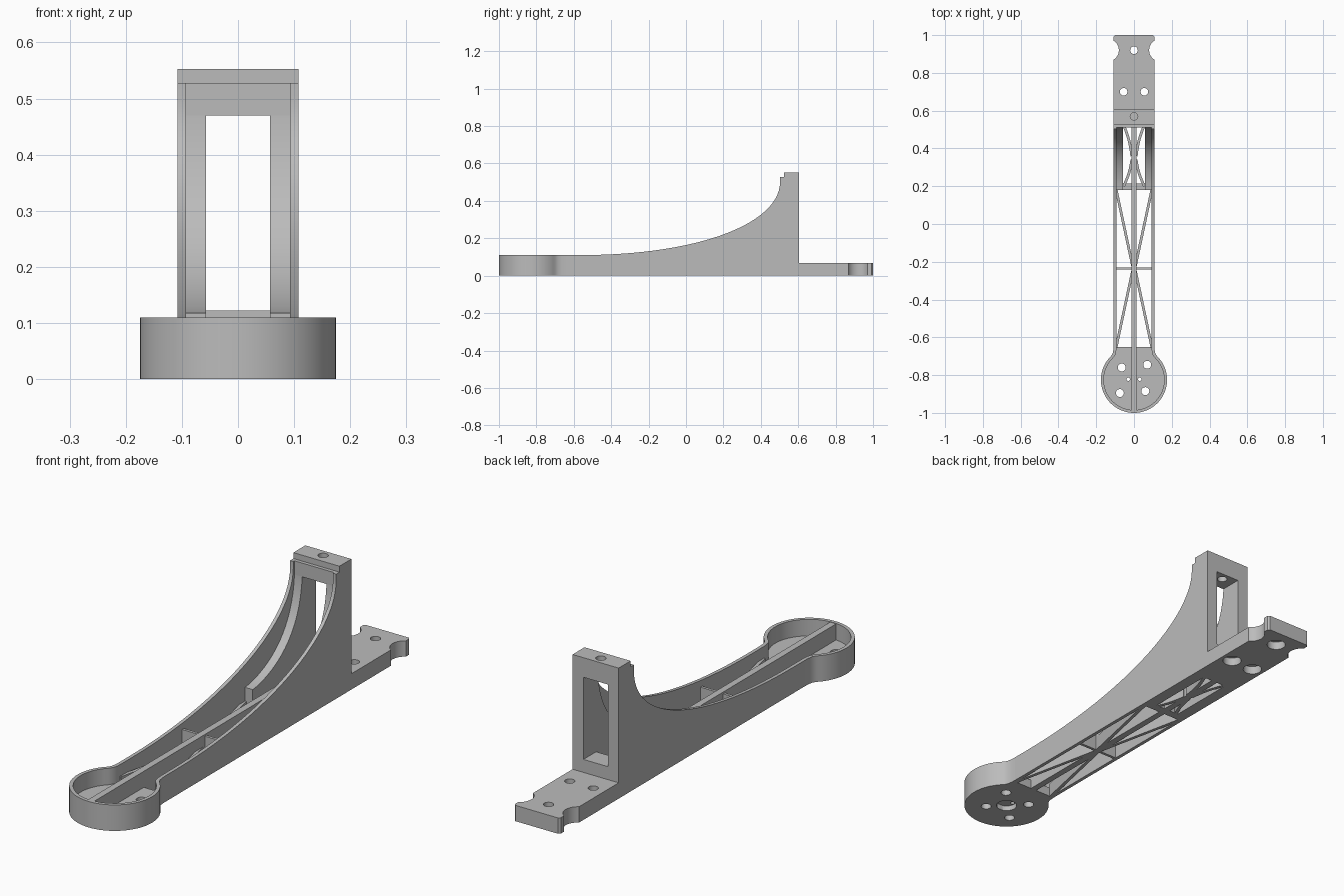
import bpy, bmesh
from math import sin, cos, radians, pi
from mathutils import Vector
from mathutils.geometry import interpolate_bezier

if "Cube" in bpy.data.objects:
    bpy.data.objects.remove(bpy.data.objects["Cube"], do_unlink=True)

GREY = (0.5, 0.5, 0.5, 1)
mat = bpy.data.materials.new("plain_grey")
mat.use_nodes = True
mat.diffuse_color = GREY
mat.node_tree.nodes["Principled BSDF"].inputs["Base Color"].default_value = GREY

HALF, WALL, BACK = 0.108, 0.015, 0.605
INNER = HALF - WALL
HUB_Y, HUB_R = -0.825, 0.175
parts = []


def prism(name, pts, lo, hi, axis="z"):
    """Extrude a closed outline: (x, y) along z, or (y, z) along x."""
    def place(p, d):
        return (p[0], p[1], d) if axis == "z" else (d, p[0], p[1])
    bm = bmesh.new()
    rings = [[bm.verts.new(place(p, d)) for p in pts] for d in (lo, hi)]
    bm.faces.new(rings[0])
    bm.faces.new(rings[1])
    n = len(pts)
    for i in range(n):
        j = (i + 1) % n
        bm.faces.new((rings[0][i], rings[0][j], rings[1][j], rings[1][i]))
    bmesh.ops.recalc_face_normals(bm, faces=bm.faces)
    me = bpy.data.meshes.new(name)
    bm.to_mesh(me)
    bm.free()
    me.materials.append(mat)
    ob = bpy.data.objects.new(name, me)
    bpy.context.collection.objects.link(ob)
    parts.append(ob)
    return ob


def box(name, x0, x1, y0, y1, z0, z1):
    return prism(name, [(x0, y0), (x1, y0), (x1, y1), (x0, y1)], z0, z1)


def arc(cx, cy, r, a0, a1, n):
    angles = [radians(a0 + (a1 - a0) * i / n) for i in range(n + 1)]
    return [(cx + r * cos(a), cy + r * sin(a)) for a in angles]


def drill(ob, holes):
    """Cut round holes (x, y, radius, bottom, top) out of a part."""
    for x, y, r, lo, hi in holes:
        cutter = prism("cutter", arc(x, y, r, 0, 360, 32)[:-1], lo, hi)
        cutter.hide_render = True
        parts.remove(cutter)
        mod = ob.modifiers.new("hole", "BOOLEAN")
        mod.operation, mod.solver, mod.object = "DIFFERENCE", "EXACT", cutter
        bpy.context.view_layer.update()
        dg = bpy.context.evaluated_depsgraph_get()
        me = bpy.data.meshes.new_from_object(ob.evaluated_get(dg))
        ob.modifiers.clear()
        ob.data = me
        bpy.data.objects.remove(cutter, do_unlink=True)


def bezier(a, b, c, d, n=28):
    pts = interpolate_bezier(*[Vector((*p, 0)) for p in (a, b, c, d)], n)
    return [(p.x, p.y) for p in pts]


def strut(name, a, b, width, height, bend=0.0):
    """Thin upright web between two floor points, optionally bowed in x."""
    a, b = Vector(a), Vector(b)
    d = (b - a).normalized()
    side = Vector((-d.y, d.x)) * width / 2
    line = [a.lerp(b, i / 8) + Vector((bend * sin(pi * i / 8), 0)) for i in range(9)]
    prism(name, [p + side for p in line] + [p - side for p in reversed(line)], 0, height)


# Round motor mount: open rim blending into the side walls
neck_out = [(HALF, -0.64), (0.109, -0.665), (0.113, -0.685)]
neck_in = [(INNER, -0.64), (0.094, -0.67), (0.099, -0.692)]


def loop(neck, r):
    mirrored = [(-x, y) for x, y in reversed(neck)]
    return neck + arc(0, HUB_Y, r, 46, -226, 56) + mirrored


prism("mount_rim", loop(neck_out, HUB_R) + loop(neck_in, HUB_R - WALL)[::-1], 0, 0.11)
floor_edge = [(0.1, -0.65), (0.1, -0.68)]
floor = prism("mount_floor", loop(floor_edge, HUB_R - 0.007), 0, 0.04)
screws = [(-0.065, -0.76), (0.07, -0.745), (-0.075, -0.895), (0.06, -0.885)]
drill(floor, [(x, y, 0.021, -0.1, 0.1) for x, y in screws]
      + [(s * 0.03, HUB_Y + 0.003, 0.009, -0.1, 0.1) for s in (-1, 1)]
      + [(0, HUB_Y, 0.042, -0.1, 0.022)])

# Side walls sweeping up to the tower, and thick inner cheeks
sweep = bezier((0.503, 0.5), (0.5, 0.28), (0.07, 0.11), (-0.57, 0.11))
wall_outline = [(-0.645, 0), (BACK, 0), (BACK, 0.528), (0.503, 0.528)] + sweep + [(-0.645, 0.11)]
inner_sweep = bezier((0.512, 0.5), (0.51, 0.31), (0.42, 0.17), (0.215, 0.122), 20)
cheek_outline = [(0.18, 0), (BACK, 0), (BACK, 0.5)] + inner_sweep + [(0.18, 0.118)]
for s, side in ((1, "left"), (-1, "right")):
    prism(side + "_wall", wall_outline, s * INNER, s * HALF, "x")
    prism(side + "_cheek", cheek_outline, s * 0.057, s * (INNER + 0.002), "x")

# Tower: sill, roof and cap with a screw hole
box("tower_sill", -HALF, HALF, 0.52, BACK, 0, 0.122)
roof = box("tower_roof", -INNER - 0.002, INNER + 0.002, 0.51, BACK, 0.47, 0.528)
cap = box("tower_cap", -HALF, HALF, 0.525, BACK, 0.526, 0.553)
for ob in (roof, cap):
    drill(ob, [(0, 0.57, 0.02, 0.4, 0.6)])

# Mounting tongue with counterbored holes and side notches
tongue = prism("mounting_tongue", [(-HALF, 0.6), (HALF, 0.6), (HALF, 0.992), (0.1, 1),
                                   (-0.1, 1), (-HALF, 0.992)], 0, 0.067)
bolts = [(0, 0.92), (0.055, 0.7), (-0.055, 0.7)]
drill(tongue, [(x, y, 0.02, -0.1, 0.2) for x, y in bolts]
      + [(x, y, 0.038, -0.1, 0.035) for x, y in bolts]
      + [(s * 0.139, 0.92, 0.059, -0.1, 0.2) for s in (-1, 1)])

# Centre rib, cross bar and diagonal webs
box("centre_rib_front", -0.014, 0.014, -0.99, HUB_Y - 0.04, 0, 0.108)
box("centre_rib_bridge", -0.014, 0.014, HUB_Y - 0.04, HUB_Y + 0.04, 0.022, 0.108)
box("centre_rib_rear", -0.014, 0.014, HUB_Y + 0.04, 0.53, 0, 0.108)
box("cross_bar", -INNER, INNER, -0.241, -0.229, 0, 0.1)
for s, side in ((1, "left"), (-1, "right")):
    strut(side + "_web_front", (s * 0.095, -0.655), (s * 0.008, -0.25), 0.014, 0.06)
    strut(side + "_web_middle", (s * 0.008, -0.22), (s * 0.095, 0.185), 0.014, 0.06)
    strut(side + "_web_rear", (s * 0.055, 0.2), (s * 0.012, 0.34), 0.014, 0.06, -s * 0.007)
    strut(side + "_web_tower", (s * 0.012, 0.36), (s * 0.055, 0.525), 0.014, 0.06, -s * 0.007)
    box(side + "_gusset", s * 0.01, s * 0.06, 0.18, 0.215, 0, 0.04)

# Smooth the curved faces, keep the edges crisp
bpy.ops.object.select_all(action="DESELECT")
for ob in parts:
    ob.select_set(True)
bpy.context.view_layer.objects.active = parts[0]
bpy.ops.object.shade_smooth_by_angle(angle=radians(30))
